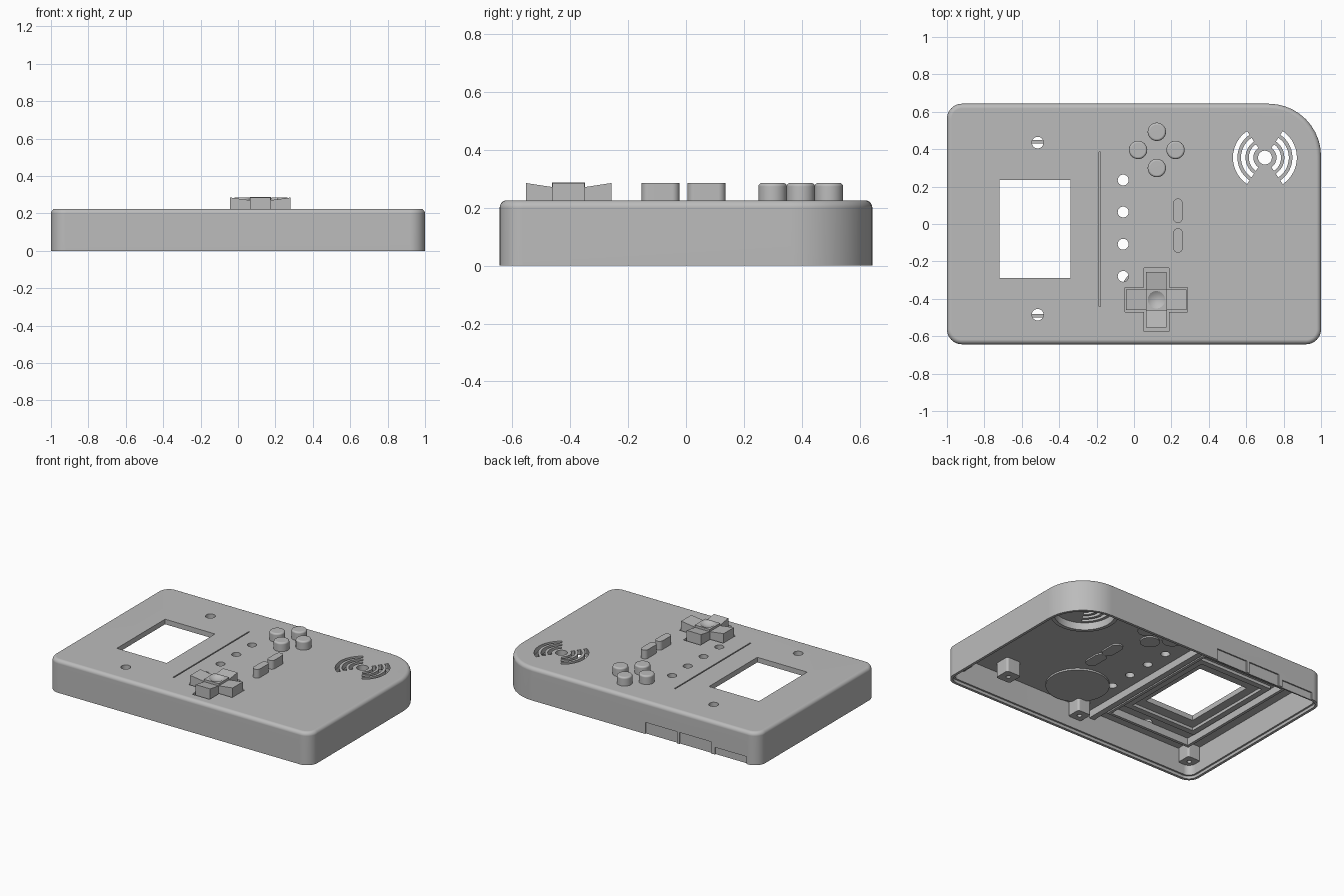
import bpy, bmesh, math
from math import pi, cos, sin, radians

if "Cube" in bpy.data.objects:
    bpy.data.objects.remove(bpy.data.objects["Cube"], do_unlink=True)

grey = bpy.data.materials.new("plain grey")
grey.use_nodes = True
GREY = (0.5, 0.5, 0.5, 1)
grey.diffuse_color = GREY
next(n for n in grey.node_tree.nodes if n.type == 'BSDF_PRINCIPLED').inputs["Base Color"].default_value = GREY


def rounded(cx, cy, hx, hy, radii, inset=0.0, n=10):
    """Counter-clockwise rounded rectangle; radii start at the +x +y corner."""
    pts = []
    for i, (sx, sy) in enumerate([(1, 1), (-1, 1), (-1, -1), (1, -1)]):
        r = radii[i]
        for k in range(n + 1):
            a = pi / 2 * (i + k / n)
            pts.append((cx + sx * (hx - r) + (r - inset) * cos(a),
                        cy + sy * (hy - r) + (r - inset) * sin(a)))
    return pts


def circle(cx, cy, r, n=32):
    return [(cx + r * cos(2 * pi * k / n), cy + r * sin(2 * pi * k / n)) for k in range(n)]


def rect(x0, x1, y0, y1):
    return [(x0, y0), (x1, y0), (x1, y1), (x0, y1)]


def arc_band(cx, cy, r0, r1, mid, half, n=14):
    angles = [mid - half + 2 * half * k / n for k in range(n + 1)]
    return ([(cx + r1 * cos(a), cy + r1 * sin(a)) for a in angles] +
            [(cx + r0 * cos(a), cy + r0 * sin(a)) for a in reversed(angles)])


def cross(cx, cy, hx, hy, w):
    quarter = [(hx, -w), (hx, w), (w, w), (w, hy), (-w, hy), (-w, w)]
    return [(cx + x, cy + y) for x, y in quarter + [(-x, -y) for x, y in quarter]]


def loft(name, rings):
    """Solid through a stack of (outline, z) rings."""
    bm = bmesh.new()
    loops = [[bm.verts.new((x, y, z)) for x, y in pts] for pts, z in rings]
    n = len(loops[0])
    bm.faces.new(loops[0][::-1])
    bm.faces.new(loops[-1])
    for a, b in zip(loops, loops[1:]):
        for i in range(n):
            j = (i + 1) % n
            bm.faces.new((a[i], a[j], b[j], b[i]))
    bmesh.ops.recalc_face_normals(bm, faces=bm.faces)
    me = bpy.data.meshes.new(name)
    bm.to_mesh(me)
    bm.free()
    me.materials.append(grey)
    ob = bpy.data.objects.new(name, me)
    bpy.context.scene.collection.objects.link(ob)
    return ob


def prism(name, pts, z0, z1):
    return loft(name, [(pts, z0), (pts, z1)])


def cut(ob, cutters):
    """Subtract the cutters, bake the result and drop the cutters."""
    for c in cutters:
        m = ob.modifiers.new("cut", 'BOOLEAN')
        m.operation, m.solver, m.object = 'DIFFERENCE', 'EXACT', c
    bpy.context.view_layer.update()
    me = bpy.data.meshes.new_from_object(ob.evaluated_get(bpy.context.evaluated_depsgraph_get()))
    ob.modifiers.clear()
    ob.data = me
    for c in cutters:
        bpy.data.objects.remove(c, do_unlink=True)
    return ob


def smooth(ob):
    bpy.ops.object.select_all(action='DESELECT')
    ob.select_set(True)
    bpy.context.view_layer.objects.active = ob
    bpy.ops.object.shade_smooth_by_angle(angle=radians(30))
    m = ob.modifiers.new("flat_normals", 'WEIGHTED_NORMAL')
    m.keep_sharp = True


# Case: hollow shell, open below, with one large rounded corner
TOP, UNDER, FILLET = 0.225, 0.19, 0.025
RADII = (0.28, 0.08, 0.08, 0.08)


def outline(inset):
    return rounded(0, 0, 1, 0.643, RADII, inset)


rings = [(outline(0), 0)]
for k in range(6):
    a = pi / 2 * k / 5
    rings.append((outline(FILLET * (1 - cos(a))), TOP - FILLET + FILLET * sin(a)))
case = loft("case", rings)

LO, HI = 0.1, 0.4
holes = [prism("cavity", outline(0.03), -0.1, UNDER),
         prism("lip", outline(0.018), -0.1, 0.02),
         prism("window", rect(-0.72, -0.34, -0.29, 0.235), LO, HI),
         prism("groove", rect(-0.188, -0.18, -0.44, 0.385), TOP - 0.015, HI)]
holes += [prism("screw", circle(-0.515, y, 0.031), LO, HI) for y in (0.435, -0.485)]
holes += [prism("light", circle(-0.058, y, 0.029), LO, HI) for y in (0.235, 0.064, -0.108, -0.28)]

# Sound holes: a centre hole and three arcs on each side
SPX, SPY = 0.70, 0.355
holes.append(prism("sound", circle(SPX, SPY, 0.037), LO, HI))
for r in (0.062, 0.104, 0.147):
    for mid in (0, pi):
        holes.append(prism("sound", arc_band(SPX, SPY, r, r + 0.024, mid, radians(56)), LO, HI))

# Direction pad opening and shallow port recesses in the back wall
PX, PY = 0.12, -0.405
holes.append(prism("pad_hole", cross(PX, PY, 0.167, 0.17, 0.066), LO, HI))
for x0, h in ((-0.38, 0.08), (-0.64, 0.08), (-0.91, 0.05)):
    holes.append(prism("port", rect(x0, x0 + 0.24, 0.634, 0.7), -0.1, h))
smooth(cut(case, holes))

# Round buttons with softened tops and a flange below
for i, (dx, dy) in enumerate([(1, 0), (0, 1), (-1, 0), (0, -1)]):
    x, y = 0.122 + 0.1 * dx, 0.396 + 0.097 * dy
    stack = [(circle(x, y, 0.049), 0.18)]
    for k in range(5):
        a = pi / 2 * k / 4
        stack.append((circle(x, y, 0.049 - 0.012 * (1 - cos(a))), 0.273 + 0.012 * sin(a)))
    smooth(loft(f"round_button_{i + 1}", stack))
    smooth(prism(f"round_button_flange_{i + 1}", circle(x, y, 0.062), 0.18, 0.192))

# Pill buttons
for i, y in enumerate((0.071, -0.088)):
    for name, g, z0, z1 in (("pill_button", 0, 0.18, 0.285), ("pill_flange", 0.015, 0.18, 0.192)):
        r = 0.0245 + g
        smooth(prism(f"{name}_{i + 1}", rounded(0.235, y, r + 0.0005, 0.065 + g, (r,) * 4), z0, z1))

# Direction pad: dished centre, four arms rising outwards, disc below
centre = prism("pad_centre", rect(PX - 0.057, PX + 0.057, PY - 0.057, PY + 0.057), 0.18, 0.287)
bpy.ops.mesh.primitive_uv_sphere_add(segments=32, ring_count=24, radius=0.08, location=(PX, PY, 0.352))
ball = bpy.context.object
ball.data.materials.append(grey)
smooth(cut(centre, [ball]))
for i, (dx, dy) in enumerate([(1, 0), (0, 1), (-1, 0), (0, -1)]):
    reach, w, inner = (0.162 if dx else 0.148), 0.055, 0.05
    pts = [(PX + dx * d - dy * s, PY + dy * d + dx * s)
           for d, s in ((inner, -w), (reach, -w), (reach, w), (inner, w))]
    arm = prism(f"pad_arm_{i + 1}", pts, 0.18, 0.27)
    for v in arm.data.vertices:
        if v.co.z > 0.25 and dx * (v.co.x - PX) + dy * (v.co.y - PY) > 0.1:
            v.co.z = 0.285
smooth(prism("pad_disc", circle(PX, PY, 0.2, 48), 0.178, 0.1905))

# Inside: speaker ring, screen frame, long rib
ring = prism("speaker_ring", circle(SPX, SPY, 0.215, 48), 0.14, 0.195)
smooth(cut(ring, [prism("bore", circle(SPX, SPY, 0.19, 48), LO, HI)]))
for name, x0, x1, y0, y1, t, z in (("screen_frame", -0.86, -0.2, -0.5, 0.45, 0.02, 0.14),
                                   ("screen_bezel", -0.82, -0.25, -0.4, 0.35, 0.04, 0.17)):
    frame = prism(name, rect(x0, x1, y0, y1), z, 0.195)
    cut(frame, [prism("gap", rect(x0 + t, x1 - t, y0 + t, y1 - t), LO, HI)])
prism("divider_rib", rect(-0.19, -0.15, -0.613, 0.613), 0.14, 0.195)

# Inside: screw posts
posts = [(-0.925, -0.565, 0.05), (-0.925, 0.565, 0.05), (0.925, -0.565, 0.05),
         (-0.03, -0.565, 0.05), (-0.03, 0.565, 0.05), (0.62, -0.48, 0.055)]
for i, (x, y, h) in enumerate(posts):
    post = prism(f"screw_post_{i + 1}", rounded(x, y, h, h, (0.015,) * 4, n=4), 0.09, 0.195)
    smooth(cut(post, [prism("bore", circle(x, y, 0.015, 16), 0, 0.16)]))
